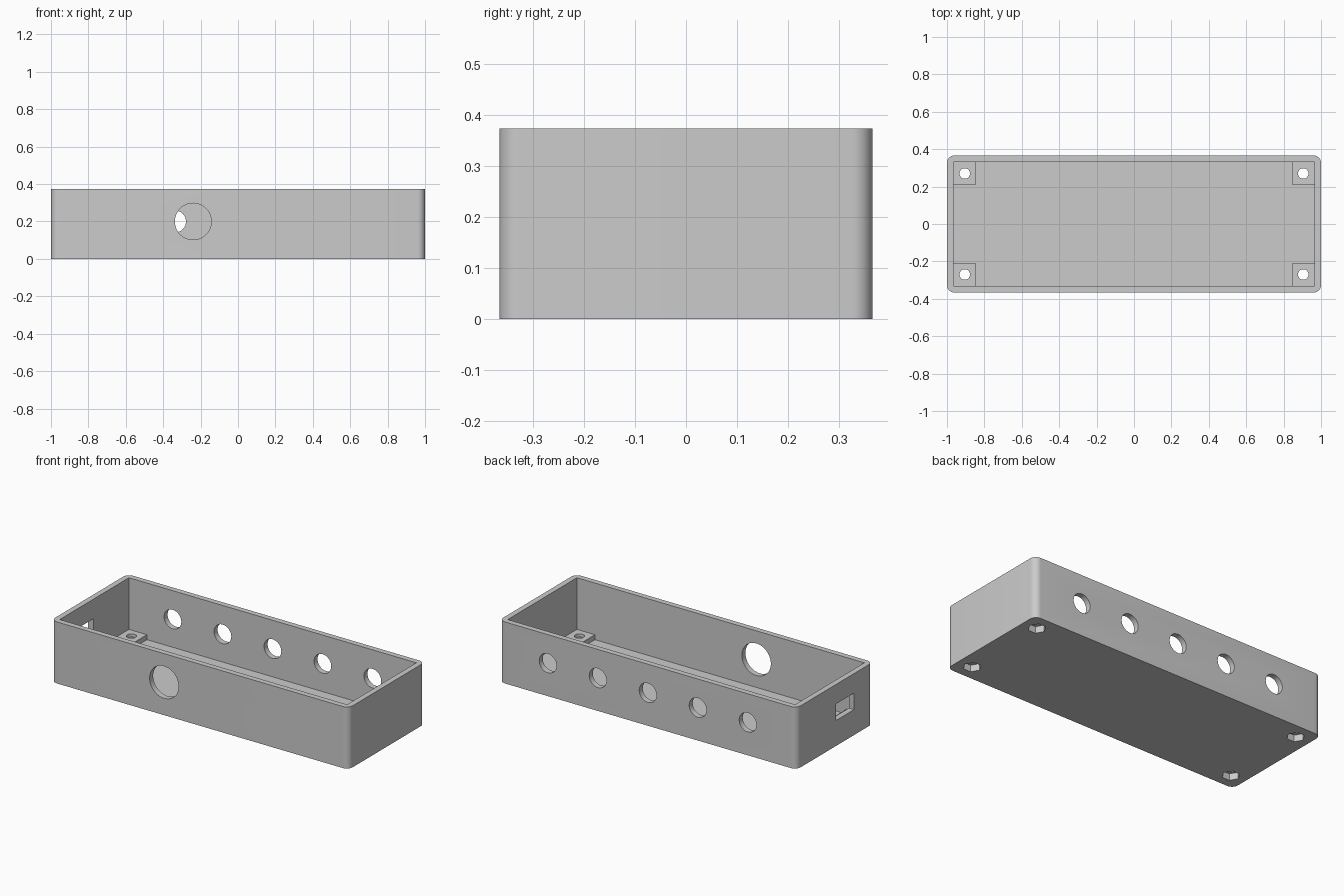
import bpy, bmesh, math
from mathutils import Matrix

old = bpy.data.objects.get("Cube")
if old:
    bpy.data.objects.remove(old, do_unlink=True)

# Single plastic colour
grey = bpy.data.materials.new("light_grey_plastic")
grey.use_nodes = True
colour = (0.6, 0.6, 0.6, 1)
grey.diffuse_color = colour
grey.node_tree.nodes["Principled BSDF"].inputs["Base Color"].default_value = colour

LENGTH, DEPTH, HEIGHT = 2.0, 0.733, 0.374
WALL, FLOOR, POST_TOP = 0.034, 0.03, 0.06
HOLE_Z = 0.2


def finish(name, bm):
    mesh = bpy.data.meshes.new(name)
    bm.to_mesh(mesh)
    bm.free()
    mesh.materials.append(grey)
    obj = bpy.data.objects.new(name, mesh)
    bpy.context.collection.objects.link(obj)
    return obj


def box(name, low, high, corner=0):
    bm = bmesh.new()
    bmesh.ops.create_cube(bm, size=1)
    for v in bm.verts:
        v.co = [lo if c < 0 else hi for c, lo, hi in zip(v.co, low, high)]
    if corner:
        upright = [e for e in bm.edges
                   if abs(e.verts[0].co.z - e.verts[1].co.z) > 0.01]
        bmesh.ops.bevel(bm, geom=upright, offset=corner, segments=10,
                        profile=0.5, affect='EDGES')
    return finish(name, bm)


def cylinder(name, centre, radius, length, sides=48, axis='Z'):
    bm = bmesh.new()
    turn = Matrix.Rotation(math.pi / 2, 4, 'X') if axis == 'Y' else Matrix()
    # Start the ring on the x axis so hexagon points face along x
    spin = Matrix.Rotation(math.pi / 2, 4, 'Z')
    bmesh.ops.create_cone(bm, cap_ends=True, segments=sides, radius1=radius,
                          radius2=radius, depth=length,
                          matrix=Matrix.Translation(centre) @ turn @ spin)
    return finish(name, bm)


def combine(target, tool, operation='DIFFERENCE'):
    tool.hide_render = True
    mod = target.modifiers.new(tool.name, 'BOOLEAN')
    mod.operation = operation
    mod.solver = 'EXACT'
    mod.object = tool
    bpy.context.view_layer.objects.active = target
    bpy.ops.object.modifier_apply(modifier=mod.name)
    bpy.data.objects.remove(tool, do_unlink=True)


# Open tray with rounded upright corners
hx, hy = LENGTH / 2, DEPTH / 2
tray = box("enclosure_tray", (-hx, -hy, 0), (hx, hy, HEIGHT), corner=0.04)
combine(tray, box("cavity", (-hx + WALL, -hy + WALL, FLOOR),
                  (hx - WALL, hy - WALL, HEIGHT + 0.1)))

# Corner screw posts, with a through hole and a hexagonal nut pocket below
corners = [(sx, sy) for sx in (-1, 1) for sy in (-1, 1)]
for sx, sy in corners:
    xs = sorted((sx * 0.845, sx * (hx - WALL / 2)))
    ys = sorted((sy * 0.212, sy * (hy - WALL / 2)))
    combine(tray, box("screw_post", (xs[0], ys[0], FLOOR / 2),
                      (xs[1], ys[1], POST_TOP)), 'UNION')
for sx, sy in corners:
    x, y = sx * 0.905, sy * 0.27
    combine(tray, cylinder("nut_pocket", (x, y, 0), 0.05, 0.08, sides=6))
    combine(tray, cylinder("screw_hole", (x, y, 0.05), 0.028, 0.2, sides=32))

# Large round opening in the front wall
combine(tray, cylinder("front_hole", (-0.24, -hy, HOLE_Z), 0.0975, 0.2,
                       sides=64, axis='Y'))

# Row of five round openings in the back wall
for i in range(-2, 3):
    combine(tray, cylinder("back_hole", (i * 0.336, hy, HOLE_Z), 0.058, 0.2,
                           axis='Y'))

# Rectangular connector slot in the right end wall
combine(tray, box("connector_slot", (-hx - 0.1, -0.185, 0.155),
                  (-hx + 0.1, -0.01, 0.255)))

bpy.ops.object.select_all(action='DESELECT')
tray.select_set(True)
bpy.context.view_layer.objects.active = tray
bpy.ops.object.shade_smooth_by_angle(angle=math.radians(30))
